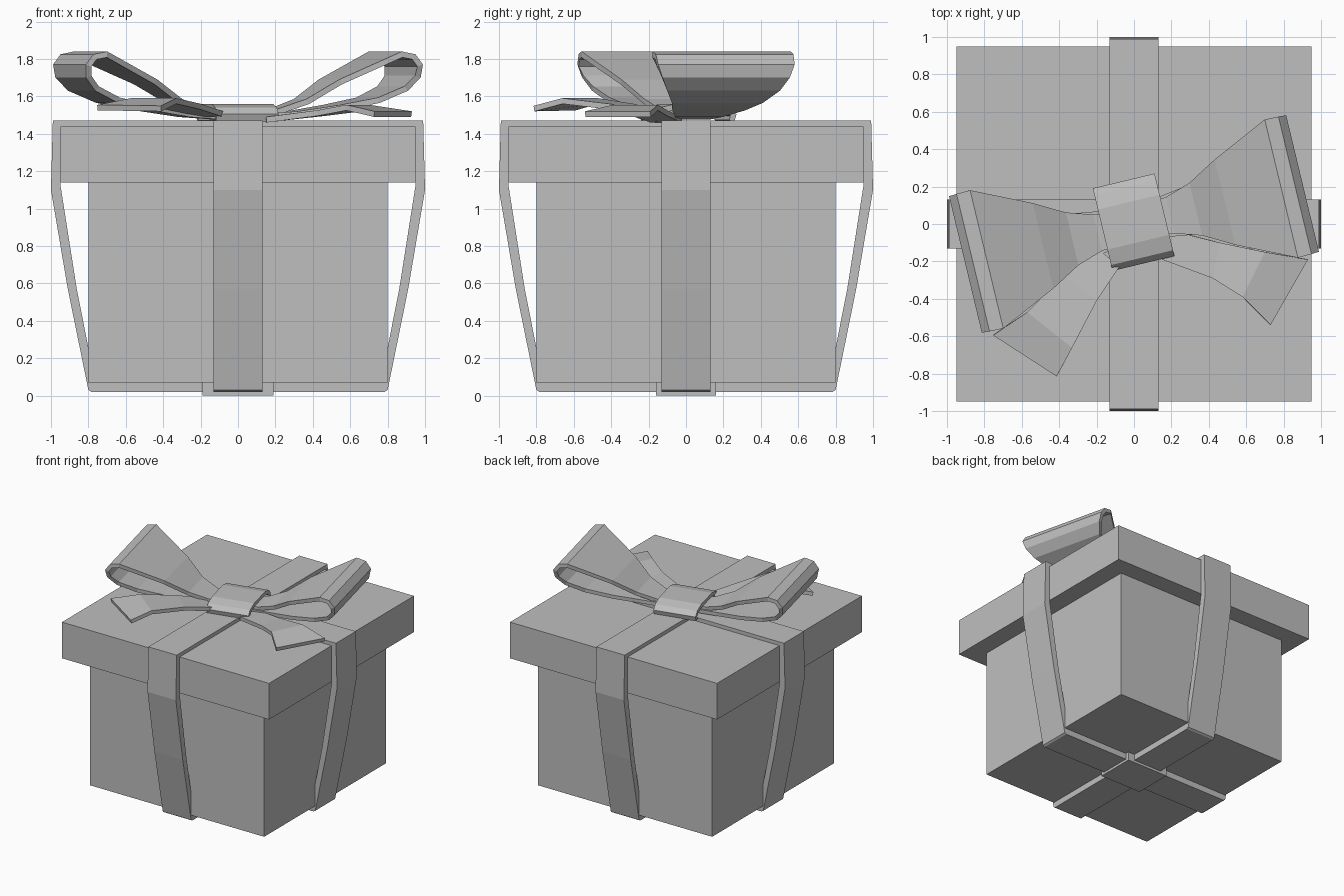
import bpy, bmesh, math
from mathutils import Vector, Matrix

if "Cube" in bpy.data.objects:
    bpy.data.objects.remove(bpy.data.objects["Cube"])

grey = bpy.data.materials.new("plain_grey")
grey.diffuse_color = (0.52, 0.52, 0.52, 1)
grey.use_nodes = True
grey.node_tree.nodes["Principled BSDF"].inputs["Base Color"].default_value = grey.diffuse_color

TILT = math.radians(13.5)   # the bow sits slightly turned on the lid


def add_mesh(name, verts, faces, turn=0.0):
    me = bpy.data.meshes.new(name)
    me.from_pydata([Matrix.Rotation(turn, 3, 'Z') @ Vector(v) for v in verts], [], faces)
    me.materials.append(grey)
    ob = bpy.data.objects.new(name, me)
    bpy.context.collection.objects.link(ob)
    return ob


def box(name, hx, hy, z0, z1):
    ob = add_mesh(name, [], [])
    bm = bmesh.new()
    bmesh.ops.create_cube(bm, size=1, matrix=Matrix.Translation((0, 0, (z0 + z1) / 2))
                          @ Matrix.Diagonal((2 * hx, 2 * hy, z1 - z0, 1)))
    bm.to_mesh(ob.data)
    bm.free()


def strip(name, rows, thick, turn=0.0):
    """Ribbon sheet through pairs of edge points, thickened to its inner side."""
    verts = [p for row in rows for p in row]
    faces = [(2 * i, 2 * i + 1, 2 * i + 3, 2 * i + 2) for i in range(len(rows) - 1)]
    ob = add_mesh(name, verts, faces, turn)
    mod = ob.modifiers.new("thickness", 'SOLIDIFY')
    mod.thickness = thick
    mod.offset = -1
    mod.use_even_offset = True


def band(name, turn):
    """Closed ribbon hoop around the whole box."""
    outer = [(0.785, 0.02), (0.80, 0.03), (0.91, 0.57), (1.0, 1.10), (0.99, 1.47)]
    inner = [(0.76, 0.07), (0.765, 0.08), (0.862, 0.57), (0.95, 1.13), (0.95, 1.44)]
    h = 0.13
    verts = []
    for side in (outer, inner):
        ring = side + [(-x, z) for x, z in reversed(side)]
        for y in (-h, h):
            verts += [(x, y, z) for x, z in ring]
    n = 2 * len(outer)
    faces = []
    for i in range(n):
        j = (i + 1) % n
        faces += [(i, j, n + j, n + i), (2 * n + j, 2 * n + i, 3 * n + i, 3 * n + j),
                  (j, i, 2 * n + i, 2 * n + j), (n + i, n + j, 3 * n + j, 3 * n + i)]
    ob = add_mesh(name, verts, faces, turn)
    bm = bmesh.new()
    bm.from_mesh(ob.data)
    bmesh.ops.recalc_face_normals(bm, faces=bm.faces)
    bm.to_mesh(ob.data)
    bm.free()


# Box, lid and the small plate where the bands cross underneath
box("box_body", 0.80, 0.80, 0.07, 1.16)
box("lid", 0.95, 0.95, 1.14, 1.44)
box("bottom_plate", 0.19, 0.16, 0.0, 0.07)

# Two crossing ribbon bands
band("ribbon_band_sideways", 0)
band("ribbon_band_lengthways", math.pi / 2)

# Bow loops: distance outward, height, half width
loop = [(0.10, 1.525, 0.09), (0.20, 1.535, 0.10), (0.34, 1.585, 0.145), (0.50, 1.69, 0.235),
        (0.81, 1.84, 0.38), (0.885, 1.825, 0.378), (0.927, 1.77, 0.375), (0.92, 1.70, 0.35),
        (0.86, 1.63, 0.31), (0.72, 1.565, 0.25), (0.52, 1.525, 0.20), (0.30, 1.49, 0.13),
        (0.10, 1.475, 0.10)]
loop_rows = [((s, w, z), (s, -w, z)) for s, z, w in loop]
strip("bow_loop_right", loop_rows, 0.03, TILT)
strip("bow_loop_left", loop_rows, 0.03, TILT + math.pi)

# Loose ribbon tails
strip("bow_tail_left", [((-0.08, -0.23, 1.49), (-0.22, -0.12, 1.49)),
                        ((-0.20, -0.41, 1.53), (-0.38, -0.28, 1.53)),
                        ((-0.33, -0.66, 1.56), (-0.57, -0.47, 1.56)),
                        ((-0.41, -0.81, 1.52), (-0.75, -0.59, 1.525))][::-1], 0.03)
strip("bow_tail_right", [((0.14, -0.02, 1.49), (0.15, -0.19, 1.49)),
                         ((0.46, -0.10, 1.525), (0.42, -0.29, 1.525)),
                         ((0.70, -0.15, 1.555), (0.58, -0.39, 1.555)),
                         ((0.93, -0.19, 1.52), (0.73, -0.54, 1.52))], 0.03)

# Knot arched over the middle of the bow
arch = [(-0.205, 1.465), (-0.217, 1.505), (-0.185, 1.54), (-0.10, 1.56), (0.12, 1.56),
        (0.20, 1.54), (0.237, 1.505), (0.225, 1.465)]
strip("bow_knot", [((-0.17, v, z), (0.17, v, z)) for v, z in arch], 0.03, TILT)
